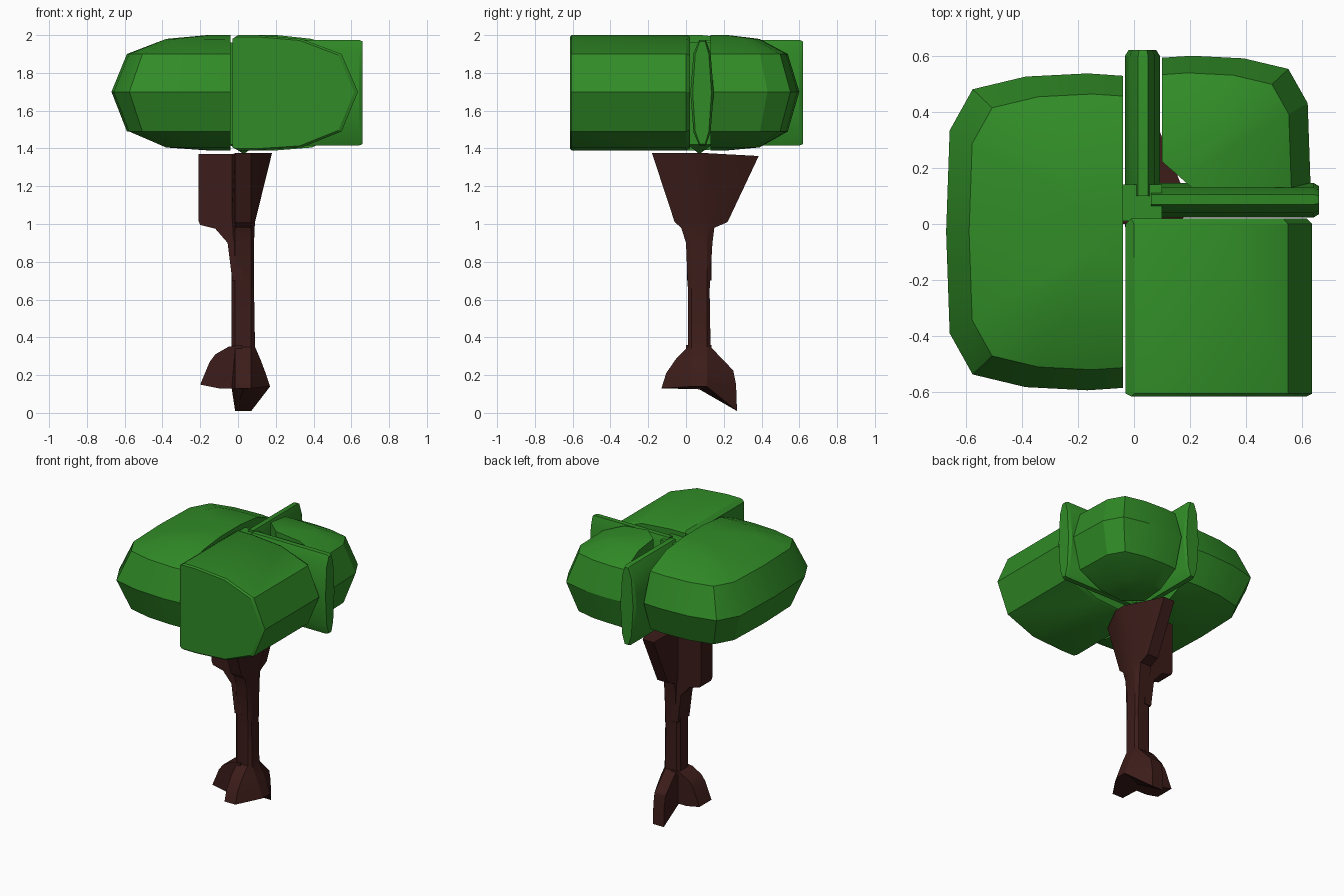
import bpy, bmesh, math

if "Cube" in bpy.data.objects:
    bpy.data.objects.remove(bpy.data.objects["Cube"])

def material(name, rgb):
    m = bpy.data.materials.new(name)
    m.diffuse_color = (*rgb, 1)
    m.use_nodes = True
    m.node_tree.nodes["Principled BSDF"].inputs["Base Color"].default_value = m.diffuse_color
    return m

GREEN = material("leaf_green", (0.03, 0.26, 0.02))
BROWN = material("bark_brown", (0.045, 0.012, 0.01))

def finish(name, bm, mat, angle=25):
    bmesh.ops.recalc_face_normals(bm, faces=bm.faces)
    me = bpy.data.meshes.new(name)
    bm.to_mesh(me)
    bm.free()
    ob = bpy.data.objects.new(name, me)
    bpy.context.collection.objects.link(ob)
    me.materials.append(mat)
    bpy.ops.object.select_all(action='DESELECT')
    ob.select_set(True)
    bpy.context.view_layer.objects.active = ob
    bpy.ops.object.shade_smooth_by_angle(angle=math.radians(angle))
    return ob

def hull(name, points, mat):
    bm = bmesh.new()
    for p in points:
        bm.verts.new(p)
    r = bmesh.ops.convex_hull(bm, input=bm.verts[:])
    loose = [v for v in bm.verts if not v.link_faces]
    bmesh.ops.delete(bm, geom=loose, context='VERTS')
    bmesh.ops.dissolve_limit(bm, angle_limit=math.radians(2), verts=bm.verts[:], edges=bm.edges[:])
    return finish(name, bm, mat)

# Height levels of the foliage: (z, outward scale)
LEVELS = [(1.39, .2), (1.405, .55), (1.49, .87), (1.70, 1), (1.90, .87), (1.98, .55), (2.0, .2)]
QUARTER = [(1, 0), (.98, .64), (.85, .9), (.55, .98), (.2, 1), (0, .985)]

# Left foliage: rounded outward and at both ends, flat inside
hull("left_foliage", [(-.04 - .63 * u * s, -.028 + s * .565 * v * side, z)
                      for z, s in LEVELS for u, v in QUARTER for side in (-1, 1)], GREEN)

# Back right foliage: one rounded quarter
hull("back_right_foliage", [(.10 + .53 * u * s, .13 + .47 * v * s, z)
                            for z, s in LEVELS for u, v in QUARTER], GREEN)

# Front right foliage: rounded profile run straight along y
pts = []
for z, s in LEVELS:
    zi = 1.695 + (z - 1.695) * .97
    for y in (-.605, 0):
        pts += [(-.03 + .665 * s, y, z), (-.03 + (.03 if s < .3 else 0), y, z)]
    for y in (-.615, .02):
        pts += [(-.025 + .64 * s, y, zi), (-.01, y, zi)]
hull("front_right_foliage", pts, GREEN)

# Thin foliage strips between the big clumps, and the middle joint
STRIP = [(-.062, 0), (-.045, .21), (-.015, .28), (.02, .28), (.045, .21), (.062, 0)]
def strip(name, start, end, place):
    pts = []
    for o, h in STRIP:
        for s in (-1, 1):
            pts += [place(start, o, 1.695 + s * h), place(end - .02, o, 1.695 + s * h),
                    place(end, o * .8, 1.695 + s * h * .97)]
    hull(name, pts, GREEN)
strip("right_leaf_strip", .06, .66, lambda t, o, z: (t, .085 + o, z))
strip("back_leaf_strip", .10, .62, lambda t, o, z: (.03 + o, t, z))
hull("foliage_joint", [(x, y, z) for x in (-.045, .10) for y in (.01, .14) for z in (1.42, 1.96)]
     + [(.03, .07, 1.37)], GREEN)

# Trunk with roots and spreading crotch: one loft
def ring(yf, yb, xr, zf, zr, zb):
    zl = (zf + zb) / 2 if zf > .3 else .14
    return [(-.015, yf, zf), (.07, yf, zf), (xr, .03, zr), (xr, .11, zr),
            (.07, yb, zb), (-.015, yb, zb), (-.035, .11, zl), (-.035, .03, zl)]

rings = [ring(-.13, .27, .17, .13, .14, .01),
         ring(-.105, .265, .15, .21, .20, .15),
         ring(-.05, .25, .12, .29, .28, .225),
         ring(.01, .13, .09, .35, .35, .35),
         ring(.01, .125, .085, .65, .65, .65),
         ring(0, .14, .085, .90, .90, .90),
         ring(-.025, .15, .088, .98, .98, .98),
         ring(-.06, .22, .09, 1.01, 1.01, 1.01),
         ring(-.18, .385, .18, 1.375, 1.375, 1.36)]
bm = bmesh.new()
loops = [[bm.verts.new(p) for p in r] for r in rings]
for a, b in zip(loops, loops[1:]):
    for i in range(8):
        j = (i + 1) % 8
        bm.faces.new((a[i], a[j], b[j], b[i]))
bm.faces.new(loops[-1])
under = bm.verts.new((.03, .07, .125))
for i in range(8):
    bm.faces.new((loops[0][i], loops[0][(i + 1) % 8], under))
finish("trunk", bm, BROWN)

# Left root and left branch: side profiles with thickness in y
def slab(name, profile, y0, y1):
    bm = bmesh.new()
    f = bm.faces.new([bm.verts.new((x, y0, z)) for x, z in profile])
    r = bmesh.ops.extrude_face_region(bm, geom=[f])
    for v in r["geom"]:
        if isinstance(v, bmesh.types.BMVert):
            v.co.y = y1
    bm.faces.new([v for v in reversed(f.verts)]) if not f.is_valid else None
    finish(name, bm, BROWN)

slab("left_root", [(.02, .36), (-.05, .35), (-.12, .31), (-.15, .27), (-.20, .15), (-.10, .13), (.02, .13)], 0, .135)
slab("left_branch", [(.02, .70), (-.03, .70), (-.055, .90), (-.12, .975), (-.20, .995),
                     (-.21, 1.02), (-.21, 1.37), (.02, 1.37)], .005, .135)
